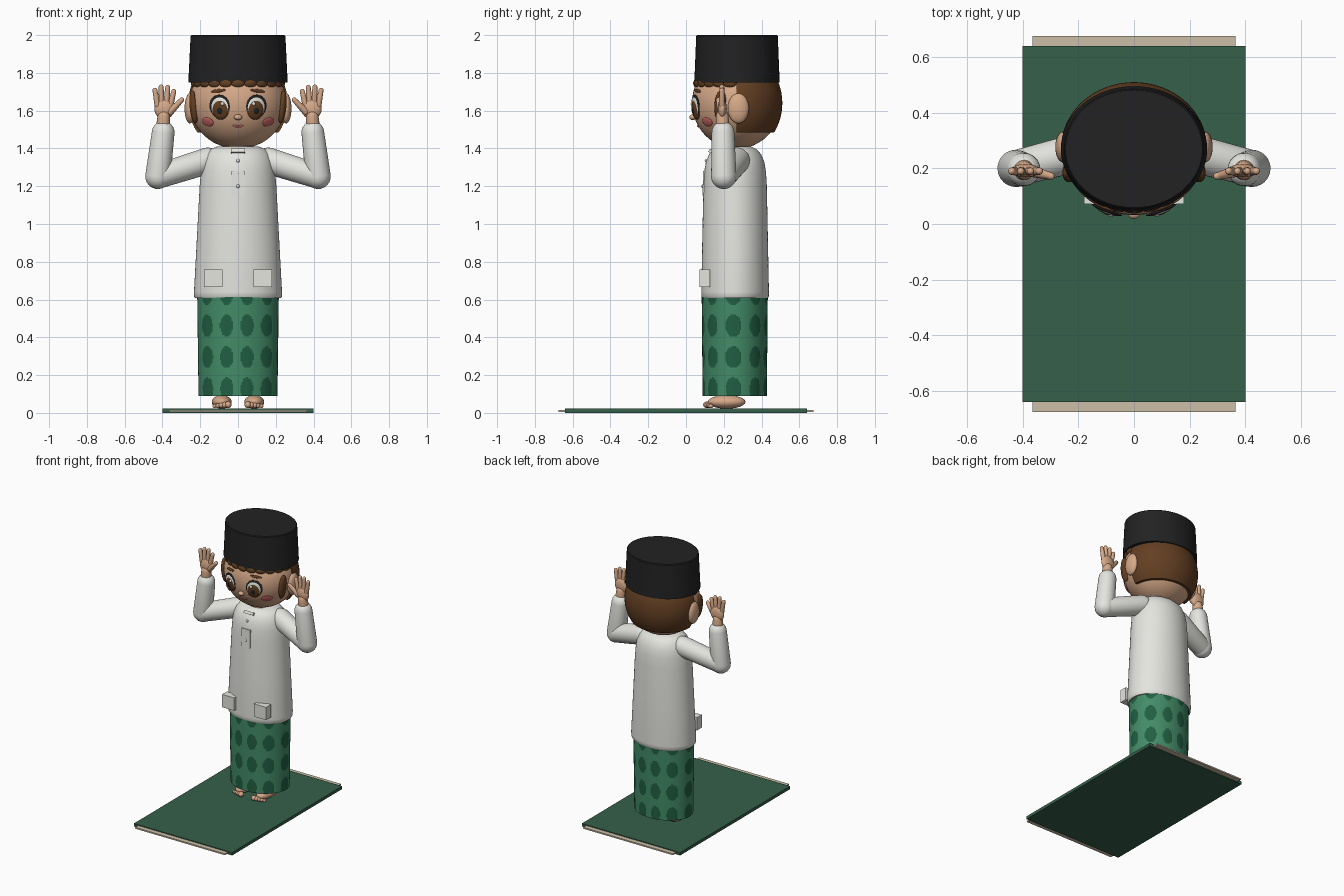
import bpy, bmesh, math
from mathutils import Vector, Matrix

cube = bpy.data.objects.get("Cube")
if cube:
    bpy.data.objects.remove(cube, do_unlink=True)


def colour(name, r, g, b):
    m = bpy.data.materials.new(name)
    m.use_nodes = True
    m.diffuse_color = (r, g, b, 1)
    bsdf = m.node_tree.nodes["Principled BSDF"]
    bsdf.inputs["Base Color"].default_value = (r, g, b, 1)
    bsdf.inputs["Roughness"].default_value = 0.8
    return m


WHITE = colour("shirt white", .78, .78, .74)
SKIN = colour("skin", .68, .40, .25)
BROWN = colour("hair brown", .125, .05, .016)
BLACK = colour("cap black", .016, .016, .016)
GREEN = colour("cloth green", .055, .26, .135)
DOT = colour("dot green", .015, .115, .055)
MAT = colour("mat green", .037, .115, .068)
CREAM = colour("fringe cream", .6, .52, .39)
PINK = colour("blush pink", .58, .13, .13)

CY = .26                                   # body axis in y
HEAD = Vector((0, .268, 1.643))
HEAD_R = Vector((.256, .236, .245))


def finish(name, bm, *mats, matrix=None, smooth=True):
    if matrix is not None:
        bm.transform(matrix)
    bmesh.ops.recalc_face_normals(bm, faces=bm.faces)
    me = bpy.data.meshes.new(name)
    bm.to_mesh(me)
    bm.free()
    ob = bpy.data.objects.new(name, me)
    bpy.context.collection.objects.link(ob)
    for m in mats:
        me.materials.append(m)
    if smooth:
        bpy.ops.object.select_all(action='DESELECT')
        ob.select_set(True)
        bpy.context.view_layer.objects.active = ob
        bpy.ops.object.shade_smooth_by_angle(angle=math.radians(40))
    return ob


def loft(rings, segs=48):
    """Closed stack of ellipses given as (z, rx, ry)."""
    bm = bmesh.new()
    loops = []
    for z, rx, ry in rings:
        loops.append([bm.verts.new((rx * math.sin(2 * math.pi * i / segs),
                                    -ry * math.cos(2 * math.pi * i / segs), z))
                      for i in range(segs)])
    for a, b in zip(loops, loops[1:]):
        for i in range(segs):
            j = (i + 1) % segs
            bm.faces.new((a[i], a[j], b[j], b[i]))
    bm.faces.new(loops[0])
    bm.faces.new(loops[-1])
    return bm


def ellipsoid(name, centre, radii, mat, rot=None, segs=24, cuts=()):
    bm = bmesh.new()
    bmesh.ops.create_uvsphere(bm, u_segments=segs, v_segments=segs // 2, radius=1)
    m = Matrix.Translation(centre) @ (rot or Matrix()) @ Matrix.Diagonal((*radii, 1))
    bm.transform(m)
    for co, no in cuts:
        geom = bm.verts[:] + bm.edges[:] + bm.faces[:]
        bmesh.ops.bisect_plane(bm, geom=geom, plane_co=co, plane_no=no, clear_outer=True)
        bmesh.ops.holes_fill(bm, edges=[e for e in bm.edges if e.is_boundary])
    return finish(name, bm, mat)


def box(name, centre, size, mat, tilt=0):
    bm = bmesh.new()
    bmesh.ops.create_cube(bm, size=1)
    m = Matrix.Translation(centre) @ Matrix.Rotation(tilt, 4, 'X') @ Matrix.Diagonal((*size, 1))
    return finish(name, bm, mat, matrix=m, smooth=False)


def capsule(name, p, q, r1, r2, mat, segs=24):
    """Tapered limb with round ends."""
    p, q = Vector(p), Vector(q)
    length = (q - p).length
    steps = [math.radians(a) for a in range(5, 91, 17)]
    rings = [(-r1 * math.cos(a), r1 * math.sin(a), r1 * math.sin(a)) for a in steps]
    rings += [(length + r2 * math.cos(a), r2 * math.sin(a), r2 * math.sin(a))
              for a in reversed(steps)]
    turn = (q - p).to_track_quat('Z', 'Y').to_matrix().to_4x4()
    return finish(name, loft(rings, segs), mat, matrix=Matrix.Translation(p) @ turn)


def face_spot(name, x, z, rx, rz, mat, depth=.006, roll=0):
    """Thin oval lying on the front of the head."""
    k = 1 - (x / HEAD_R.x) ** 2 - ((z - HEAD.z) / HEAD_R.z) ** 2
    d = Vector((x, -HEAD_R.y * math.sqrt(k), z - HEAD.z))
    n = Vector([d[i] / HEAD_R[i] ** 2 for i in range(3)]).normalized()
    rot = n.to_track_quat('-Y', 'Z').to_matrix().to_4x4() @ Matrix.Rotation(roll, 4, 'Y')
    ellipsoid(name, HEAD + d, (rx, depth, rz), mat, rot)


# Mat with a fringe at each end
box("mat", (0, 0, .011), (.8, 1.28, .022), MAT)
for s, end in ((-1, "front"), (1, "back")):
    box(end + "_fringe", (0, s * .655, .011), (.73, .04, .01), CREAM)

# Wrapped skirt with a grid of oval dots
N = 200
bm = loft([(.09 + .53 * i / 64, .209 + .007 * i / 64, .17 + .005 * i / 64)
           for i in range(65)], N)
step = math.radians(36)
for f in bm.faces:
    if len(f.verts) == 4:
        c = f.calc_center_median()
        ang = (math.atan2(c.x, -c.y) + math.radians(2)) / step
        u = (ang - math.floor(ang) - .5) * step / math.radians(11.5)
        v = (c.z - .295) / .167
        v = (v - round(v)) * .167 / .058
        f.material_index = int(u * u + v * v < 1)
finish("skirt", bm, GREEN, DOT, matrix=Matrix.Translation((0, CY - .002, 0)))

# Long shirt
finish("shirt", loft([(.61, .2, .15), (.607, .226, .172), (.615, .232, .178),
                      (.64, .233, .179), (.9, .219, .174), (1.2, .203, .168),
                      (1.28, .196, .163), (1.33, .187, .154), (1.37, .17, .137),
                      (1.395, .148, .115), (1.41, .11, .085)], 64),
       WHITE, matrix=Matrix.Translation((0, CY, 0)))
capsule("neck", (0, CY, 1.36), (0, CY, 1.45), .08, .08, SKIN)

# Placket, collar tab, buttons and pockets
box("placket", (0, .099, 1.215), (.07, .02, .13), WHITE, math.radians(-2))
box("collar_tab", (0, .135, 1.383), (.075, .03, .02), WHITE, math.radians(-30))
for z, y in ((1.335, .106), (1.27, .096), (1.2, .088)):
    ellipsoid("button", (0, y, z), (.009, .007, .009), WHITE, segs=12)
for s, side in ((-1, "right"), (1, "left")):
    box(side + "_pocket", (s * .13, .099, .713), (.098, .056, .094), WHITE)

# Head, hair and cap
ellipsoid("head", HEAD, HEAD_R, SKIN, segs=48)
HAIR = Vector((0, .27, 1.64))
ellipsoid("back_hair", HAIR, (.263, .24, .27), BROWN, segs=64,
          cuts=[((0, .268, 0), (0, -1, 0)), ((0, 0, 1.485), (0, 0, -1))])
ellipsoid("front_hair", HAIR, (.262, .239, .265), BROWN, segs=64,
          cuts=[((0, 0, 1.742), (0, 0, -1))])
for i in range(-5, 6):
    a = math.radians(i * 16)
    ellipsoid("hair_scallop", (.238 * math.sin(a), .27 - .218 * math.cos(a), 1.745),
              (.036, .014, .022), BROWN, Matrix.Rotation(a, 4, 'Z'), segs=16)
finish("cap", loft([(1.75, .263, .226), (1.995, .251, .216), (2, .246, .211)], 64),
       BLACK, matrix=Matrix.Translation((0, .27, 0)))

# Nose and mouth
ellipsoid("nose", (0, .036, 1.565), (.022, .018, .015), SKIN)
for s in (-1, 1):
    face_spot("lip", s * .012, 1.518, .017, .006, PINK, .006, s * -.2)

for s, side in ((-1, "right"), (1, "left")):
    # Eyes, brows, cheeks, ears and sideburns
    face_spot(side + "_lash", s * .097, 1.624, .058, .061, BLACK, .008)
    face_spot(side + "_eye_white", s * .095, 1.617, .052, .057, WHITE, .012)
    face_spot(side + "_iris", s * .093, 1.606, .047, .054, BROWN, .016)
    face_spot(side + "_pupil", s * .092, 1.602, .025, .03, BLACK, .019)
    face_spot(side + "_eye_glint", s * .08, 1.636, .012, .014, WHITE, .020)
    face_spot(side + "_brow", s * .105, 1.705, .042, .009, BROWN, .008, s * .12)
    face_spot(side + "_cheek", s * .16, 1.54, .038, .026, PINK, .007)
    ellipsoid(side + "_ear", (s * .255, .277, 1.612), (.028, .056, .08), SKIN)
    ellipsoid(side + "_sideburn", (s * .234, .185, 1.62), (.022, .035, .088), BROWN,
              Matrix.Rotation(s * .1, 4, 'Y'))

    # Raised arm
    elbow = (s * .424, .2, 1.252)
    capsule(side + "_upper_sleeve", (s * .16, .268, 1.335), elbow, .07, .065, WHITE, 32)
    capsule(side + "_lower_sleeve", elbow, (s * .396, .196, 1.485), .067, .06, WHITE, 32)

    # Open hand
    capsule(side + "_wrist", (s * .396, .194, 1.52), (s * .393, .192, 1.57), .037, .033, SKIN)
    ellipsoid(side + "_palm", (s * .39, .192, 1.61), (.053, .024, .056), SKIN)
    for i, (spread, top) in enumerate(((.44, 1.708), (.407, 1.725), (.372, 1.724), (.34, 1.702))):
        capsule(side + "_finger", (s * (.426 - .023 * i), .19, 1.63),
                (s * spread, .19, top), .016, .013, SKIN, 14)
    capsule(side + "_thumb", (s * .358, .187, 1.595), (s * .298, .172, 1.657),
            .02, .013, SKIN, 14)

    # Bare foot
    ellipsoid(side + "_foot", (s * .086, .215, .058), (.053, .1, .036), SKIN)
    for i in range(5):
        r = .018 - .0018 * i
        ellipsoid(side + "_toe", (s * (.052 + .018 * i), .112 + .005 * i, .025 + r),
                  (r, r * 1.2, r), SKIN, segs=14)
